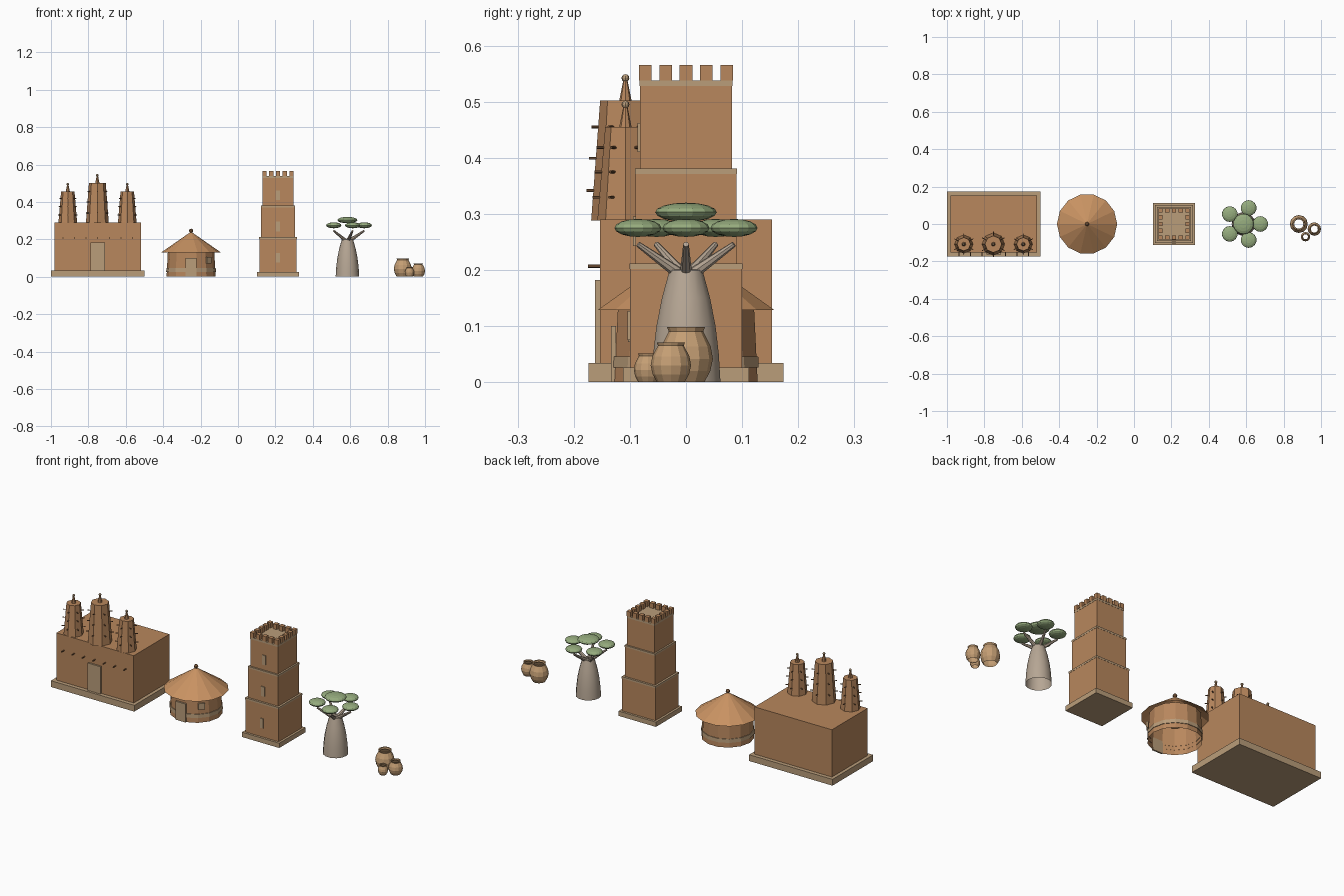
import bpy, bmesh, math
from mathutils import Vector

if "Cube" in bpy.data.objects:
    bpy.data.objects.remove(bpy.data.objects["Cube"])

def mat(name, r, g, b):
    m = bpy.data.materials.new(name)
    lin = [((c / 255 + 0.055) / 1.055) ** 2.4 for c in (r, g, b)]
    m.diffuse_color = (*lin, 1)
    m.use_nodes = True
    m.node_tree.nodes["Principled BSDF"].inputs["Base Color"].default_value = m.diffuse_color
    return m

MUD = mat("mud_brick", 184, 135, 93)
TAN = mat("pale_plaster", 186, 157, 122)
WOOD = mat("dark_wood", 128, 92, 62)
THATCH = mat("thatch", 200, 146, 98)
BARK = mat("bark", 182, 166, 148)
LEAF = mat("leaf", 150, 172, 126)
CLAY = mat("clay", 196, 158, 116)

def finish(bm, name, m, smooth=False):
    me = bpy.data.meshes.new(name)
    bmesh.ops.recalc_face_normals(bm, faces=bm.faces)
    bm.to_mesh(me)
    bm.free()
    me.materials.append(m)
    for p in me.polygons:
        p.use_smooth = smooth
    ob = bpy.data.objects.new(name, me)
    bpy.context.collection.objects.link(ob)
    return ob

def box(name, m, x, y, z0, z1, hx, hy, rot=0):
    bm = bmesh.new()
    bmesh.ops.create_cube(bm, size=1)
    for v in bm.verts:
        v.co = (v.co.x * 2 * hx, v.co.y * 2 * hy, z0 + (v.co.z + 0.5) * (z1 - z0))
    ob = finish(bm, name, m)
    ob.location = (x, y, 0)
    ob.rotation_euler.z = rot
    return ob

def lathe(name, m, x, y, profile, n, cap=False, start=0.0, smooth=False):
    """Revolve (radius, z) points; cap closes both ends."""
    bm = bmesh.new()
    rings = [[bm.verts.new((r * math.cos(start + 2 * math.pi * i / n),
                            r * math.sin(start + 2 * math.pi * i / n), z))
              for i in range(n)] for r, z in profile]
    for a, b in zip(rings, rings[1:]):
        for i in range(n):
            bm.faces.new((a[i], a[(i + 1) % n], b[(i + 1) % n], b[i]))
    if cap:
        bm.faces.new(rings[0][::-1])
        bm.faces.new(rings[-1])
    ob = finish(bm, name, m, smooth)
    ob.location = (x, y, 0)
    return ob

def rod(name, m, a, b, r0, r1, n=6):
    a, b = Vector(a), Vector(b)
    d = b - a
    bm = bmesh.new()
    bmesh.ops.create_cone(bm, cap_ends=True, segments=n, radius1=r0, radius2=r1, depth=d.length)
    ob = finish(bm, name, m)
    ob.location = (a + b) / 2
    ob.rotation_euler = d.to_track_quat('Z', 'Y').to_euler()

def ball(name, m, c, r, rz, seg=12, rings=8):
    bm = bmesh.new()
    bmesh.ops.create_uvsphere(bm, u_segments=seg, v_segments=rings, radius=1)
    for v in bm.verts:
        v.co = (v.co.x * r, v.co.y * r, v.co.z * rz)
    finish(bm, name, m).location = c

# Mosque: plinth, hall, door and a row of projecting beams
box("mosque_plinth", TAN, -0.75, 0, 0, 0.034, 0.25, 0.174)
box("mosque_hall", MUD, -0.75, 0, 0.034, 0.29, 0.232, 0.153)
box("mosque_door", TAN, -0.75, -0.1575, 0.034, 0.182, 0.038, 0.0045)
for i in range(7):
    x = -0.75 + (i - 3) * 0.062
    rod("hall_beam", WOOD, (x, -0.15, 0.207), (x, -0.175, 0.207), 0.003, 0.003)

# Minarets with finials and radial beams
for x, rb, rt, top in ((-0.91, 0.05, 0.036, 0.455), (-0.752, 0.061, 0.045, 0.502), (-0.592, 0.05, 0.036, 0.455)):
    y, base = -0.108, 0.288
    lathe("minaret", MUD, x, y, [(rb, base), (rt, top)], 8, cap=True)
    lathe("minaret_finial", MUD, x, y, [(0.011, top), (0.003, top + 0.04)], 8, cap=True)
    ball("finial_ball", TAN, (x, y, top + 0.04), 0.007, 0.007, 8, 6)
    for t in (0.25, 0.52, 0.78):
        r, z = rb + (rt - rb) * t, base + (top - base) * t
        for k in range(6):
            a = math.pi / 6 + k * math.pi / 3
            c, s = math.cos(a), math.sin(a)
            rod("minaret_beam", WOOD, (x + c * (r - 0.01), y + s * (r - 0.01), z),
                (x + c * (r + 0.012), y + s * (r + 0.012), z), 0.0025, 0.0025)

# Round hut
HX = -0.251
lathe("hut_wall", MUD, HX, 0, [(0.131, 0), (0.124, 0.14)], 14)
lathe("hut_band", TAN, HX, 0, [(0.129, 0.026), (0.133, 0.026), (0.132, 0.046), (0.128, 0.046)], 14)
lathe("hut_roof", THATCH, HX, 0, [(0.161, 0.129), (0.004, 0.238)], 14)
ball("hut_finial", WOOD, (HX, 0, 0.246), 0.011, 0.011, 8, 6)
box("hut_door", TAN, HX, -0.129, 0, 0.1, 0.03, 0.0045)
box("hut_window", TAN, HX + 0.094, -0.089, 0.072, 0.105, 0.016, 0.0045, math.radians(46))

# Stepped watch tower: tiers with trim and slit windows
TX = 0.214
box("tower_plinth", TAN, TX, 0, 0, 0.026, 0.112, 0.112)
for z0, z1, h, w0 in ((0.026, 0.212, 0.1, 0.075), (0.212, 0.381, 0.09, 0.243), (0.381, 0.538, 0.082, 0.41)):
    box("tower_tier", MUD, TX, 0, z0, z1 - 0.01, h, h)
    box("tower_trim", TAN, TX, 0, z1 - 0.01, z1, h + 0.001, h + 0.001)
    box("tower_window", TAN, TX, -h - 0.001, w0, w0 + 0.052, 0.01, 0.0035)
for i in range(5):
    for j in range(5):
        if i in (0, 4) or j in (0, 4):
            box("merlon", MUD, TX + (i - 2) * 0.0363, (j - 2) * 0.0363, 0.538, 0.565, 0.0112, 0.0112)

# Baobab tree
BX = 0.585
lathe("baobab_trunk", BARK, BX, 0, [(0.063, 0), (0.06, 0.05), (0.054, 0.1), (0.044, 0.15), (0.03, 0.2)], 14, smooth=True)
lathe("trunk_top", BARK, BX, 0, [(0.03, 0.2), (0.002, 0.203)], 14)
for k in range(5):
    c, s = math.cos(k * math.tau / 5), math.sin(k * math.tau / 5)
    rod("branch", BARK, (BX + c * 0.012, s * 0.012, 0.193), (BX + c * 0.09, s * 0.09, 0.246), 0.011, 0.005, 8)
    ball("leaf_clump", LEAF, (BX + c * 0.09, s * 0.09, 0.275), 0.042, 0.016, 14, 8)
ball("crown_clump", LEAF, (BX, 0, 0.303), 0.055, 0.017, 14, 8)

# Clay pots
shape = [(0.68, 0), (0.9, 0.2), (1, 0.42), (0.92, 0.65), (0.64, 0.92), (0.7, 1), (0.56, 1), (0.52, 0.9)]
for x, y, r, h in ((0.881, 0, 0.048, 0.098), (0.964, -0.027, 0.036, 0.071), (0.917, -0.068, 0.025, 0.051)):
    lathe("pot", CLAY, x, y, [(a * r, b * h) for a, b in shape], 12)
